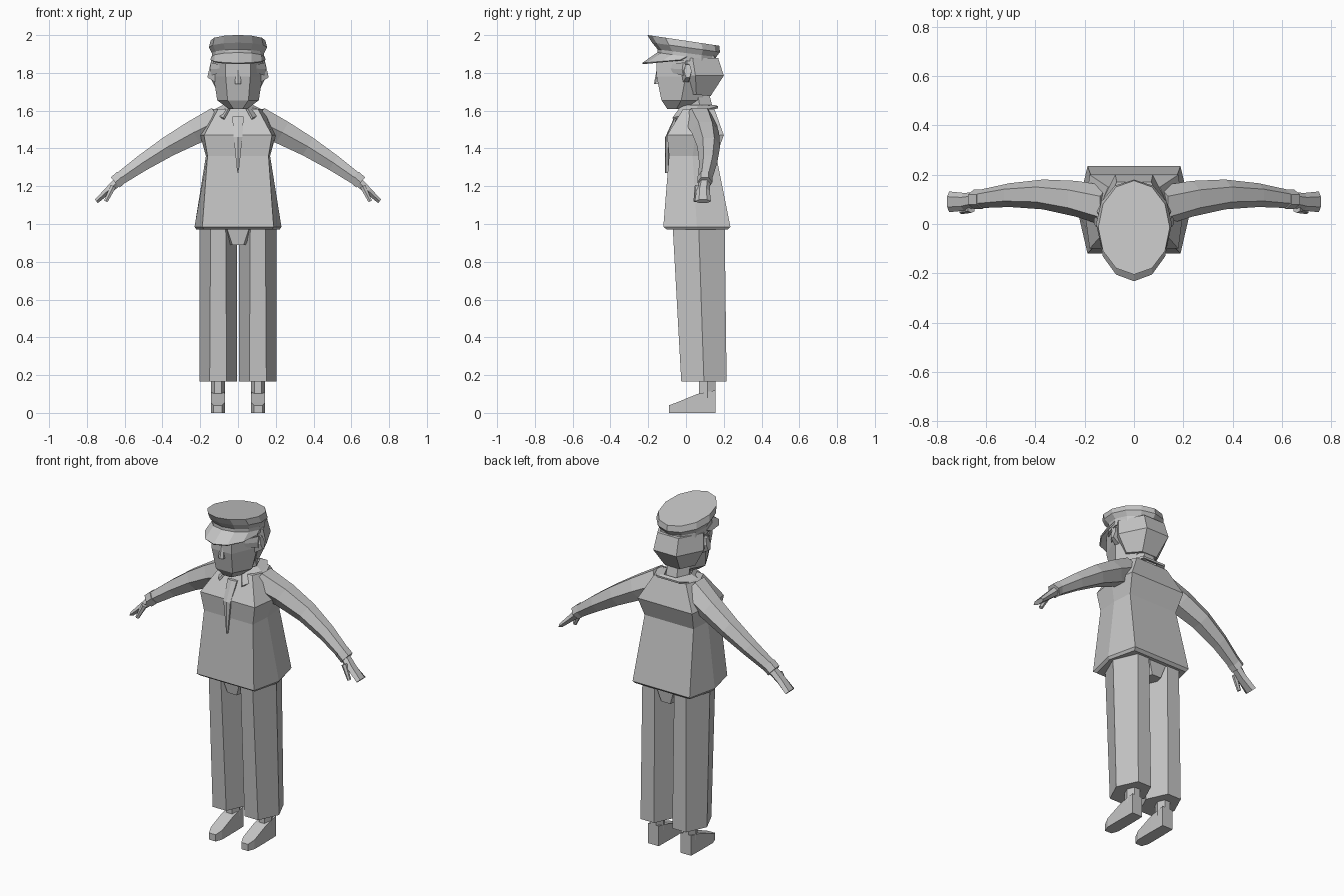
import bpy, bmesh, math
from mathutils import Vector

cube = bpy.data.objects.get("Cube")
if cube:
    bpy.data.objects.remove(cube)

grey = bpy.data.materials.new("plain_grey")
grey.use_nodes = True
colour = (.56, .56, .56, 1)
grey.diffuse_color = colour
grey.node_tree.nodes["Principled BSDF"].inputs["Base Color"].default_value = colour


def loft(name, rings, closed=True, side=1):
    """Skin equal-length point rings; closed ones get end caps."""
    bm = bmesh.new()
    rows = [[bm.verts.new((x * side, y, z)) for x, y, z in ring] for ring in rings]
    count = len(rows[0])
    for lower, upper in zip(rows, rows[1:]):
        for i in range(count if closed else count - 1):
            j = (i + 1) % count
            bm.faces.new((lower[i], lower[j], upper[j], upper[i]))
    if closed:
        bm.faces.new(rows[0])
        bm.faces.new(rows[-1])
    bmesh.ops.recalc_face_normals(bm, faces=bm.faces)
    mesh = bpy.data.meshes.new(name)
    bm.to_mesh(mesh)
    bm.free()
    mesh.materials.append(grey)
    obj = bpy.data.objects.new(name, mesh)
    bpy.context.collection.objects.link(obj)
    return obj


def hexagon(width, front, back, z, corner=.5, centre=0, lean=0):
    """Horizontal hexagon with flat front and back; lean slopes it along y."""
    inner, middle = width * corner, (front + back) / 2
    outline = [(inner, front), (width, middle), (inner, back),
               (-inner, back), (-width, middle), (-inner, front)]
    return [(centre + x, y, z + lean * y) for x, y in outline]


def oval(width, front, back, z, lean=0, sides=12):
    """Horizontal oval starting at the back; lean slopes it along y."""
    points = []
    for i in range(sides):
        angle = math.tau * i / sides
        y = (front + back) / 2 + (back - front) / 2 * math.cos(angle)
        points.append((width * math.sin(angle), y, z + lean * y))
    return points


def limb(name, start, end, thick, depth, side=1, bow=(0, 0, 0), steps=1):
    """Six-sided tapering bar from start to end, optionally bowed."""
    start, end, bow = Vector(start), Vector(end), Vector(bow)
    across = Vector((0, 1, 0))
    up = (end - start).cross(across).normalized()
    rings = []
    for step in range(steps + 1):
        t = step / steps
        middle = start.lerp(end, t) + bow * math.sin(math.pi * t)
        half = thick[0] + (thick[1] - thick[0]) * t
        reach = depth[0] + (depth[1] - depth[0]) * t
        angles = [math.tau * i / 6 for i in range(6)]
        rings.append([middle + up * half * math.sin(a) / math.sin(math.pi / 3)
                      + across * reach * math.cos(a) for a in angles])
    loft(name, rings, side=side)


def thicken(obj, amount):
    modifier = obj.modifiers.new("thickness", 'SOLIDIFY')
    modifier.thickness = amount
    modifier.offset = 0


# Shirt body, with a small turned-in hem
loft("shirt", [
    hexagon(width=.22, front=-.1, back=.22, z=.97, corner=.82),
    hexagon(width=.23, front=-.12, back=.235, z=.985, corner=.82),
    hexagon(width=.17, front=-.09, back=.16, z=1.36, corner=.95),
    hexagon(width=.2, front=-.1, back=.2, z=1.47, corner=.9),
    hexagon(width=.14, front=-.015, back=.15, z=1.61, corner=.75),
])

# Pointed collar, open at the front
collar = loft("collar", [
    hexagon(width=.075, front=-.02, back=.15, z=1.625),
    hexagon(width=.15, front=-.07, back=.17, z=1.575, lean=.25),
], closed=False)
thicken(collar, .012)

# Placket tapering down the chest
limb("placket_top", start=(0, -.05, 1.57), end=(0, -.1, 1.46),
     thick=(.03, .023), depth=(.01, .01))
limb("placket_tail", start=(0, -.1, 1.46), end=(0, -.1, 1.27),
     thick=(.023, .004), depth=(.01, .01))

# Pelvis joining the trouser legs
loft("trouser_pelvis", [
    hexagon(width=.06, front=-.055, back=.19, z=.89),
    hexagon(width=.12, front=-.068, back=.2, z=.98),
])

for side, label in ((1, "left"), (-1, "right")):
    # Trouser leg, ankle and shoe
    loft(label + "_trouser_leg", [
        hexagon(width=.1, front=-.025, back=.215, z=.165, corner=.45, centre=.105),
        hexagon(width=.1, front=-.07, back=.205, z=.98, corner=.4, centre=.105),
    ], side=side)
    loft(label + "_ankle", [
        hexagon(width=.037, front=.07, back=.155, z=height, centre=.107)
        for height in (.08, .2)], side=side)
    shoe_sections = [(-.09, .022, .04), (-.05, .037, .055), (.06, .037, .1), (.155, .035, .12)]
    loft(label + "_shoe", [
        [(.107 - half, y, 0), (.107 + half, y, 0), (.107 + half, y, top), (.107 - half, y, top)]
        for y, half, top in shoe_sections], side=side)

    # Sleeve, cuff, hand and thumb
    limb(label + "_sleeve", start=(.1, .07, 1.55), end=(.64, .1, 1.23),
         thick=(.075, .033), depth=(.085, .036), side=side, bow=(0, .035, .02), steps=4)
    limb(label + "_cuff", start=(.615, .1, 1.25), end=(.65, .1, 1.22),
         thick=(.036, .036), depth=(.04, .04), side=side)
    limb(label + "_hand", start=(.63, .1, 1.23), end=(.75, .09, 1.12),
         thick=(.025, .012), depth=(.03, .042), side=side,
         bow=(0, -.005, 0), steps=2)
    limb(label + "_thumb", start=(.66, .06, 1.2), end=(.7, .05, 1.12),
         thick=(.015, .01), depth=(.015, .01), side=side)

    # Ear and the wedge running from brow to temple
    limb(label + "_ear", start=(.11, 0, 1.8), end=(.155, .01, 1.81),
         thick=(.05, .035), depth=(.03, .02), side=side)
    limb(label + "_brow", start=(.05, -.13, 1.825), end=(.145, -.01, 1.82),
         thick=(.01, .035), depth=(.01, .01), side=side)

# Neck, leaning forward
loft("neck", [
    hexagon(width=.075, front=.01, back=.15, z=1.58),
    hexagon(width=.065, front=0, back=.115, z=1.72),
])

# Face with a tapered jaw, and the nose
loft("face", [
    hexagon(width=.05, front=-.1, back=0, z=1.61),
    hexagon(width=.11, front=-.13, back=.08, z=1.655),
    hexagon(width=.13, front=-.155, back=.15, z=1.78),
    hexagon(width=.13, front=-.155, back=.15, z=1.89),
])
limb("nose", start=(0, -.14, 1.82), end=(0, -.155, 1.74),
     thick=(.01, .017), depth=(.015, .015))

# Hair covering the back of the head
loft("hair", [
    hexagon(width=.1, front=-.02, back=.13, z=1.69, lean=-.1),
    hexagon(width=.152, front=-.1, back=.2, z=1.785),
    hexagon(width=.14, front=-.1, back=.17, z=1.88),
])

# Cap with a band, a flare and a sloping top
loft("cap", [
    oval(width=.138, front=-.15, back=.16, z=1.862),
    oval(width=.138, front=-.15, back=.16, z=1.905, lean=-.13),
    oval(width=.154, front=-.18, back=.18, z=1.935, lean=-.14),
    oval(width=.145, front=-.205, back=.176, z=1.97, lean=-.15),
])

# Peak spanning the front half of the band
peak = loft("cap_peak", [
    oval(width=.138, front=-.15, back=.16, z=1.885, lean=-.13)[3:10],
    oval(width=.143, front=-.23, back=.17, z=1.87, lean=.09)[3:10],
], closed=False)
thicken(peak, .008)
